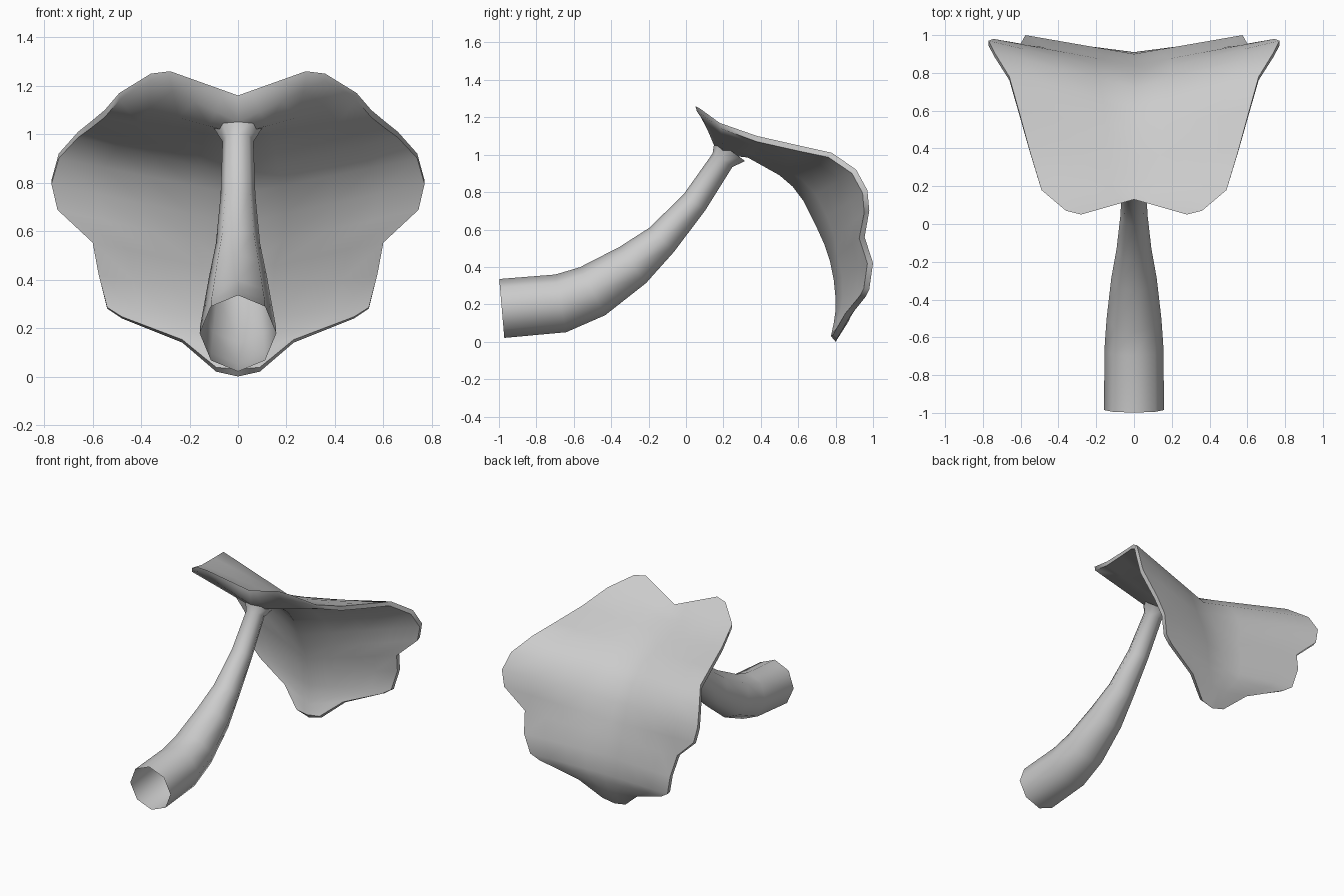
import bpy, bmesh, math
from mathutils import Vector

if "Cube" in bpy.data.objects:
    bpy.data.objects.remove(bpy.data.objects["Cube"])


def finish(bm, name, angle):
    bmesh.ops.recalc_face_normals(bm, faces=bm.faces[:])
    me = bpy.data.meshes.new(name)
    bm.to_mesh(me)
    bm.free()
    ob = bpy.data.objects.new(name, me)
    bpy.context.collection.objects.link(ob)
    bpy.ops.object.select_all(action='DESELECT')
    bpy.context.view_layer.objects.active = ob
    ob.select_set(True)
    bpy.ops.object.shade_smooth_by_angle(angle=math.radians(angle))
    return ob


def bridge(bm, a, b, closed=False):
    n = len(a)
    for i in range(n if closed else n - 1):
        j = (i + 1) % n
        bm.faces.new((a[i], a[j], b[j], b[i]))


# Leaf: each row is rim x,y,z | midrib upper y,z | midrib underside y,z
rows = [
    (.28, .05, 1.26, .13, 1.16, .13, 1.13),
    (.36, .07, 1.25, .17, 1.13, .15, 1.05),
    (.49, .18, 1.17, .24, 1.10, .20, 1.00),
    (.55, .38, 1.10, .36, 1.06, .33, .985),
    (.61, .60, 1.05, .50, .99, .50, .89),
    (.66, .78, 1.01, .62, .92, .57, .83),
    (.74, .91, .92, .72, .84, .63, .75),
    (.77, .97, .81, .79, .72, .69, .63),
    (.745, .98, .70, .84, .60, .74, .52),
    (.60, .955, .56, .87, .50, .77, .43),
    (.575, 1.0, .42, .90, .38, .79, .33),
    (.54, .98, .28, .91, .25, .80, .23),
    (.48, .96, .24, .90, .19, .80, .17),
    (.23, .88, .14, .87, .11, .79, .10),
    (.09, .81, .02, .80, .00, .775, .03),
]
SEG = 4
bm = bmesh.new()
loops = []
for ex, ey, ez, oy, oz, iy, iz in rows:
    rim = Vector((ex, ey, ez))
    inward = (Vector((ex, .3, .4)) - rim).normalized()
    under = rim + inward * .03
    top = [Vector((0, oy, oz)).lerp(rim, i / SEG) for i in range(SEG + 1)]
    low = [under.lerp(Vector((0, iy, iz)), i / SEG) for i in range(SEG + 1)]
    loops.append([bm.verts.new(p) for p in top + low])
for a, b in zip(loops, loops[1:]):
    bridge(bm, a, b)
# Close the notch edge and the tip
for lp in (loops[0], loops[-1]):
    n = len(lp)
    for i in range(SEG):
        bm.faces.new((lp[i], lp[i + 1], lp[n - 2 - i], lp[n - 1 - i]))
# Mirror to the other half and weld the midrib
geom = bm.verts[:] + bm.edges[:] + bm.faces[:]
bmesh.ops.mirror(bm, geom=geom, axis='X', merge_dist=0.0005)
bmesh.ops.remove_doubles(bm, verts=bm.verts[:], dist=0.0005)
finish(bm, "leaf", 50)

# Stem: open eight-sided tube along a curved path (y, z, radius)
path = [(-.985, .178, .158), (-.67, .205, .157), (-.50, .27, .145),
        (-.285, .41, .12), (-.13, .545, .092), (.045, .745, .072),
        (.195, .97, .064), (.235, 1.025, .10)]
bm = bmesh.new()
rings = []
for k, (y, z, r) in enumerate(path):
    p, q = path[max(k - 1, 0)], path[min(k + 1, len(path) - 1)]
    t = Vector((0, q[0] - p[0], q[1] - p[1])).normalized()
    up = Vector((0, -t.z, t.y))
    side = Vector((1, 0, 0))
    rings.append([bm.verts.new(Vector((0, y, z))
                  + r * (math.sin(a) * side + math.cos(a) * up))
                  for a in (math.tau * i / 8 for i in range(8))])
for a, b in zip(rings, rings[1:]):
    bridge(bm, a, b, True)
finish(bm, "stem", 70)
